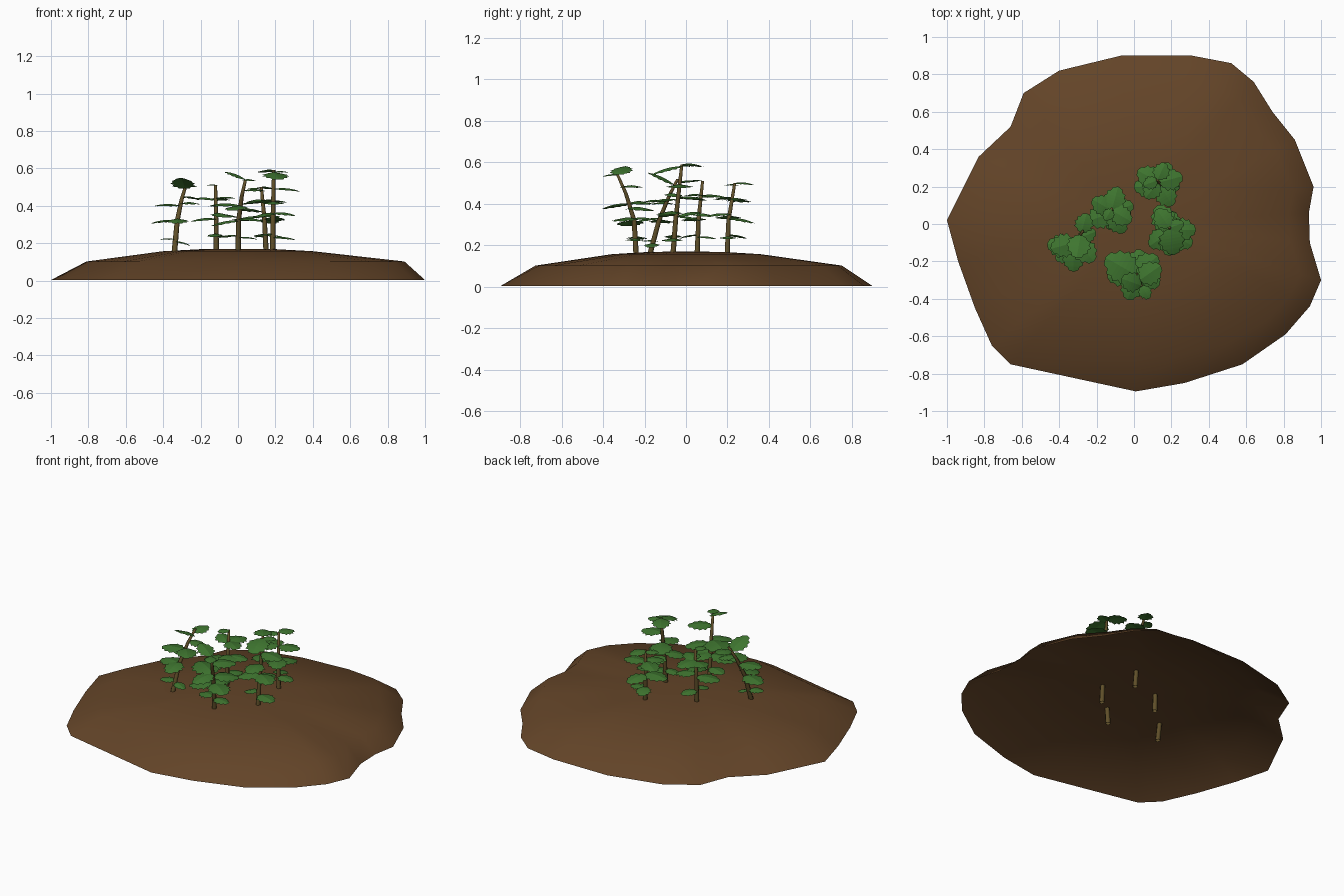
import bpy, bmesh, math
from mathutils import Vector, Matrix

if "Cube" in bpy.data.objects:
    bpy.data.objects.remove(bpy.data.objects["Cube"])


def material(name, rgb):
    m = bpy.data.materials.new(name)
    m.diffuse_color = (*rgb, 1)
    m.use_nodes = True
    m.node_tree.nodes["Principled BSDF"].inputs["Base Color"].default_value = m.diffuse_color
    return m


SOIL = material("soil brown", (0.125, 0.058, 0.021))
STEM = material("stem olive brown", (0.115, 0.078, 0.022))
LEAF = material("leaf green", (0.049, 0.18, 0.029))


def finish(bm, name, mat, smooth=False):
    me = bpy.data.meshes.new(name)
    bm.to_mesh(me)
    bm.free()
    me.materials.append(mat)
    for p in me.polygons:
        p.use_smooth = smooth
    ob = bpy.data.objects.new(name, me)
    bpy.context.collection.objects.link(ob)
    return ob


# soil mound: open shell, irregular outline shrunk into rising rings
OUTLINE = [(1, -.3), (.94, -.1), (.935, .06), (.96, .2), (.86, .45), (.74, .6),
           (.64, .76), (.52, .86), (.31, .9), (-.07, .9), (-.4, .82), (-.59, .7),
           (-.66, .52), (-.83, .36), (-1, .02), (-.94, -.2), (-.85, -.45),
           (-.76, -.65), (-.66, -.75), (.01, -.895), (.27, -.85), (.58, -.75),
           (.81, -.59), (.94, -.44)]
bm = bmesh.new()
rings = []
for f, z in ((1, 0.003), (.81, .102), (.4, .157), (.2, .168)):
    ring = []
    for x, y in OUTLINE:
        g = f + (.08 * max(0, x) if f == .81 else 0)
        ring.append(bm.verts.new((x * g, y * g, z)))
    rings.append(ring)
n = len(OUTLINE)
for a, b in zip(rings, rings[1:]):
    for i in range(n):
        j = (i + 1) % n
        bm.faces.new((a[i], a[j], b[j], b[i]))
top = bm.verts.new((0, 0, .17))
for i in range(n):
    bm.faces.new((rings[-1][i], rings[-1][(i + 1) % n], top))
finish(bm, "soil_mound", SOIL, True)

# half outline of a toothed leaf: (along, half width)
TEETH = [(.10, .24), (.17, .25), (.26, .44), (.38, .38), (.50, .48), (.60, .37),
         (.74, .39), (.80, .25), (.93, .20)]


def add_leaf(bm, base, azimuth, length, pitch):
    rot = Matrix.Rotation(math.radians(azimuth), 3, 'Z') @ \
        Matrix.Rotation(-math.radians(pitch), 3, 'Y')

    def vert(u, v):
        droop = .10 * u - .28 * u * u - .18 * abs(v)
        return bm.verts.new(base + rot @ (Vector((u, v, droop)) * length))

    root, tip = vert(0, 0), vert(1, 0)
    rib = [root] + [vert(min(u, .9), 0) for u, v in TEETH] + [tip]
    for side in (1, -1):
        edge = [vert(u, v * side) for u, v in TEETH]
        faces = [(rib[0], edge[0], rib[1]), (rib[-2], edge[-1], rib[-1])]
        faces += [(rib[i + 1], edge[i], edge[i + 1], rib[i + 2])
                  for i in range(len(edge) - 1)]
        for f in faces:
            bm.faces.new(f if side < 0 else f[::-1])


def plant(name, path, leaves):
    pts = [Vector(p) for p in path]
    # tapered six-sided stem
    bm = bmesh.new()
    prev = None
    for k, p in enumerate(pts):
        r = .016 - .008 * k / (len(pts) - 1)
        ring = [bm.verts.new(p + Vector((r * math.cos(i * math.pi / 3),
                                         r * math.sin(i * math.pi / 3), 0)))
                for i in range(6)]
        if prev:
            for i in range(6):
                j = (i + 1) % 6
                bm.faces.new((prev[i], prev[j], ring[j], ring[i]))
        prev = ring
    bm.faces.new(prev)
    finish(bm, name + "_stem", STEM, True)
    # leaves: (height, azimuth, length, pitch)
    bm = bmesh.new()
    for z, az, length, pitch in leaves:
        for a, b in zip(pts, pts[1:]):
            if z <= b.z or b is pts[-1]:
                base = a.lerp(b, min(1, (z - a.z) / (b.z - a.z)))
                break
        add_leaf(bm, base, az, length, pitch)
    finish(bm, name + "_leaves", LEAF)


plant("left_plant",
      [(-.348, -.20, .06), (-.325, -.13, .32), (-.30, -.08, .44), (-.275, -.04, .52)],
      [(.22, 200, .09, 10), (.21, -10, .08, -5), (.32, 170, .14, 5), (.33, -90, .13, 0),
       (.40, 195, .14, 10), (.41, -50, .14, 10), (.45, 20, .10, 0),
       (.50, 75, .11, 15), (.49, -100, .14, 35)])
plant("middle_plant",
      [(-.115, .05, .06), (-.117, .06, .32), (-.12, .08, .51)],
      [(.24, 60, .10, 5), (.25, -100, .09, 0), (.33, 200, .14, 5), (.35, 20, .12, 5),
       (.36, -60, .13, 0), (.43, 150, .12, 15), (.44, 75, .13, 5),
       (.44, -30, .12, 10), (.51, 240, .07, 10)])
plant("front_plant",
      [(0, -.235, .06), (.003, -.25, .32), (.02, -.29, .45), (.04, -.33, .54)],
      [(.24, 170, .11, 5), (.23, 0, .10, 5), (.32, 195, .15, 0), (.33, -30, .15, 5),
       (.33, 75, .12, 5), (.40, 150, .19, 10), (.38, 40, .15, 5), (.40, -110, .14, 0),
       (.48, 35, .14, 10), (.54, 160, .12, 30), (.54, -60, .08, 5)])
plant("right_plant",
      [(.185, -.07, .06), (.187, -.05, .32), (.19, -.03, .50), (.19, -.02, .59)],
      [(.23, -10, .12, 5), (.25, 190, .09, 0), (.36, -30, .14, 5), (.36, 215, .13, 0),
       (.34, 80, .12, 0), (.43, 115, .15, 5), (.42, -90, .13, 5),
       (.49, 0, .14, 5), (.59, 125, .12, 5), (.58, -80, .15, -5), (.58, 20, .08, 10)])
plant("back_plant",
      [(.155, .195, .06), (.142, .205, .32), (.125, .235, .50)],
      [(.24, 0, .10, 5), (.25, 110, .10, 0), (.34, 185, .14, 5), (.33, 70, .13, 0),
       (.35, -60, .13, 5), (.42, 15, .13, 10), (.42, 150, .13, 5),
       (.43, 230, .11, 5), (.50, 65, .10, 5), (.49, 200, .08, 10)])
